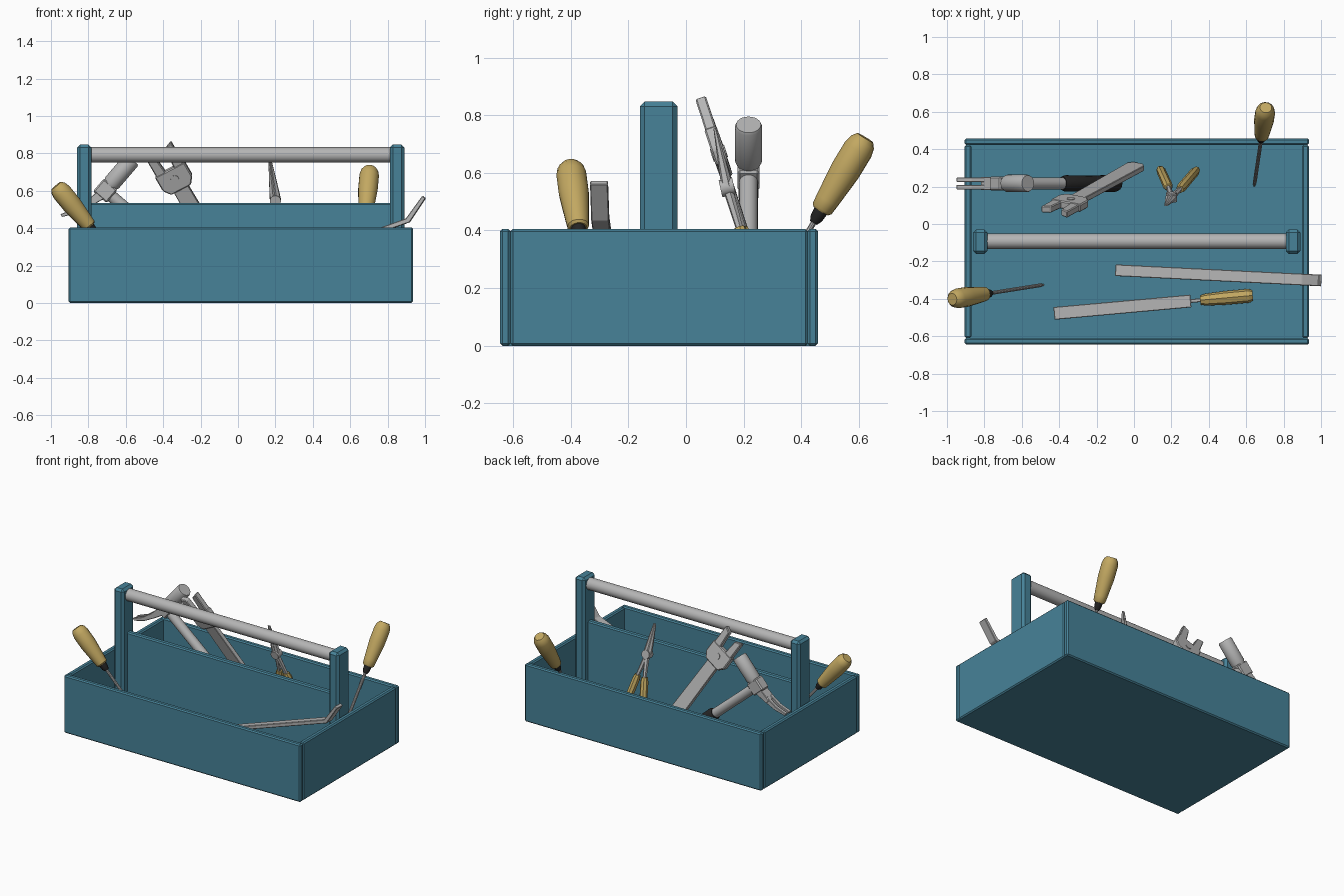
import bpy, bmesh, math
from mathutils import Vector, Matrix

if "Cube" in bpy.data.objects:
    bpy.data.objects.remove(bpy.data.objects["Cube"])


def material(name, rgb):
    m = bpy.data.materials.new(name)
    m.diffuse_color = (*rgb, 1)
    m.use_nodes = True
    m.node_tree.nodes["Principled BSDF"].inputs["Base Color"].default_value = m.diffuse_color
    return m


TEAL = material("teal paint", (0.063, 0.225, 0.315))
STEEL = material("grey steel", (0.46, 0.46, 0.46))
TAN = material("tan handle", (0.54, 0.39, 0.12))
BLACK = material("black rubber", (0.018, 0.018, 0.018))


def finish(name, bm, mat, bevel=0, angle=35):
    bmesh.ops.recalc_face_normals(bm, faces=bm.faces)
    me = bpy.data.meshes.new(name)
    bm.to_mesh(me)
    bm.free()
    me.materials.append(mat)
    ob = bpy.data.objects.new(name, me)
    bpy.context.collection.objects.link(ob)
    if bevel:
        mod = ob.modifiers.new("bevel", 'BEVEL')
        mod.width = bevel
        mod.segments = 1
        mod.limit_method = 'ANGLE'
    else:
        bpy.ops.object.select_all(action='DESELECT')
        ob.select_set(True)
        bpy.context.view_layer.objects.active = ob
        bpy.ops.object.shade_smooth_by_angle(angle=math.radians(angle))
    return ob


def box(name, lo, hi, mat, bevel=0.008):
    """Axis-aligned board between two corners."""
    lo, hi = Vector(lo), Vector(hi)
    bm = bmesh.new()
    bmesh.ops.create_cube(bm, size=1)
    for v in bm.verts:
        v.co = (lo + hi) / 2 + v.co * (hi - lo)
    return finish(name, bm, mat, bevel)


def lathe(name, a, b, profile, mat, sides=20, angle=35):
    """Turned part along a-b; profile holds (fraction along axis, radius)."""
    a, b = Vector(a), Vector(b)
    rot = (b - a).to_track_quat('Z', 'Y')
    bm = bmesh.new()
    rings = []
    for t, r in profile:
        rings.append([bm.verts.new(a + (b - a) * t + rot @ Vector(
            (r * math.cos(2 * math.pi * i / sides), r * math.sin(2 * math.pi * i / sides), 0)))
            for i in range(sides)])
    for p, q in zip(rings, rings[1:]):
        for i in range(sides):
            j = (i + 1) % sides
            bm.faces.new((p[i], p[j], q[j], q[i]))
    bm.faces.new(rings[0])
    bm.faces.new(rings[-1])
    return finish(name, bm, mat, angle=angle)


def prism(name, outline, origin, u, v, depth, mat, bevel=0.003, shift=0):
    """Outline in the u-v plane, extruded evenly to both sides of it."""
    u, v, o = Vector(u).normalized(), Vector(v).normalized(), Vector(origin)
    n = u.cross(v).normalized()
    bm = bmesh.new()
    rings = [[bm.verts.new(o + u * x + v * y + n * (shift + s * depth / 2)) for x, y in outline]
             for s in (-1, 1)]
    bm.faces.new(rings[0])
    bm.faces.new(rings[1])
    k = len(outline)
    for i in range(k):
        j = (i + 1) % k
        bm.faces.new((rings[0][i], rings[0][j], rings[1][j], rings[1][i]))
    return finish(name, bm, mat, bevel)


def rect(x0, x1, y0, y1):
    return [(x0, y0), (x1, y0), (x1, y1), (x0, y1)]


# Tray: floor, long boards and inset end boards
X0, X1, Y0, Y1, H, T = -0.905, 0.935, -0.645, 0.458, 0.405, 0.036
box("tray_floor", (X0 + .01, Y0 + .01, 0), (X1 - .01, Y1 - .01, 0.03), TEAL, 0)
box("front_board", (X0, Y0, 0), (X1, Y0 + T, H), TEAL)
box("back_board", (X0, Y1 - T, 0), (X1, Y1, H), TEAL)
box("left_board", (X0, Y0 + T, 0), (X0 + T, Y1 - T, H), TEAL)
box("right_board", (X1 - T, Y0 + T, 0), (X1, Y1 - T, H), TEAL)

# Posts, divider and carrying rod
for name, x0, x1 in (("left_post", -0.86, -0.783), ("right_post", 0.812, 0.89)):
    box(name, (x0, -0.16, 0.02), (x1, -0.03, 0.847), TEAL, 0.016)
box("divider", (-0.79, -0.112, 0.02), (0.82, -0.072, 0.535), TEAL)
lathe("carrying_rod", (-0.80, -0.092, 0.792), (0.83, -0.092, 0.792), [(0, 0.041), (1, 0.041)], STEEL, 24)

# Screwdrivers: bulbous handle, black collar, thin shaft with flat tip
HANDLE = [(0, 0.032), (0.06, 0.046), (0.16, 0.053), (0.45, 0.053), (0.85, 0.042), (0.97, 0.038), (1, 0.03)]
for side, a, b in (("left", (-0.972, -0.402, 0.628), (-0.485, -0.325, 0.035)),
                   ("right", (0.705, 0.622, 0.722), (0.643, 0.205, 0.035))):
    a, b = Vector(a), Vector(b)
    lathe(side + "_screwdriver_handle", a, a.lerp(b, 0.37), HANDLE, TAN, 14)
    lathe(side + "_screwdriver_collar", a.lerp(b, 0.36), a.lerp(b, 0.43), [(0, 0.026), (0.7, 0.022), (1, 0.014)], BLACK, 14)
    lathe(side + "_screwdriver_shaft", a.lerp(b, 0.42), b, [(0, 0.010), (0.93, 0.010), (1, 0.005)], STEEL, 10)

# Flat file lying on the floor
axis, across, start = (0.74, 0.067, 0), (-0.067, 0.74, 0), (-0.428, -0.478, 0.06)
prism("file_blade", rect(0, 0.735, -0.034, 0.034), start, axis, across, 0.02, STEEL)
prism("file_tang", rect(0.73, 0.80, -0.01, 0.01), start, axis, across, 0.014, STEEL)
d = Vector(axis).normalized()
lathe("file_handle", Vector(start) + d * 0.785, Vector(start) + d * 1.067,
      [(0, 0.024), (0.1, 0.032), (0.5, 0.037), (0.93, 0.037), (1, 0.028)], TAN, 8, 20)

# Pry bar with an upturned end
prism("pry_bar", [(0, 0.07), (1.02, 0.432), (1.105, 0.56), (1.088, 0.573), (1.0, 0.452), (0, 0.095)],
      (-0.1, -0.247, 0), (1.1, -0.055, 0), (0, 0, 1), 0.062, STEEL)

# Hammer: socket block, poll, split claw, shaft and grip
HY = 0.217
head, shaft = Vector((0.65, 0, 0.76)), Vector((0.76, 0, -0.65))
joint = Vector((-0.71, HY, 0.60))
prism("hammer_socket", rect(-0.045, 0.045, -0.048, 0.048), joint, head, shaft, 0.075, STEEL, 0.008)
lathe("hammer_poll", joint + head * 0.03, joint + head * 0.22,
      [(0, 0.036), (0.14, 0.047), (0.95, 0.047), (1, 0.043)], STEEL, 24)
prism("hammer_claw_root", [(-0.70, 0.60), (-0.75, 0.60), (-0.82, 0.535), (-0.80, 0.51), (-0.72, 0.555)],
      (0, HY, 0), (1, 0, 0), (0, 0, 1), 0.07, STEEL)
for i, s in enumerate((-1, 1)):
    prism("hammer_claw_%d" % (i + 1),
          [(-0.80, 0.555), (-0.87, 0.505), (-0.95, 0.475), (-0.94, 0.46), (-0.86, 0.48), (-0.78, 0.52)],
          (0, HY, 0), (1, 0, 0), (0, 0, 1), 0.025, STEEL, shift=s * 0.02)
lathe("hammer_shaft", joint + shaft * 0.03, joint + shaft * 0.46, [(0, 0.032), (1, 0.032)], STEEL, 20)
lathe("hammer_grip", joint + shaft * 0.43, joint + shaft * 0.82,
      [(0, 0.036), (0.06, 0.044), (0.5, 0.041), (0.93, 0.047), (1, 0.038)], BLACK, 20)

# Adjustable wrench leaning on the back side: long handle, head and two jaws
top, axis, across = (-0.42, 0.068, 0.81), (0.45, 0.25, -0.77), (0.86, -0.16, 0.45)
prism("wrench_handle", [(0.2, -0.043), (0.88, -0.052), (0.91, -0.03), (0.91, 0.03), (0.88, 0.052), (0.2, 0.043)],
      top, axis, across, 0.03, STEEL)
prism("wrench_head", [(0.11, -0.09), (0.20, -0.09), (0.24, -0.06), (0.24, 0.06), (0.20, 0.09), (0.11, 0.09)],
      top, axis, across, 0.044, STEEL, 0.006)
prism("wrench_fixed_jaw", [(-0.01, -0.082), (0.12, -0.082), (0.12, -0.025), (0.01, -0.035)],
      top, axis, across, 0.038, STEEL, 0.005)
prism("wrench_sliding_jaw", [(0.0, 0.035), (0.12, 0.025), (0.12, 0.082), (-0.02, 0.082)],
      top, axis, across, 0.038, STEEL, 0.005)
n = Vector(axis).cross(Vector(across)).normalized()
worm = Vector(top) + Vector(axis).normalized() * 0.17
lathe("wrench_worm", worm - n * 0.026, worm + n * 0.026, [(0, 0.022), (1, 0.022)], STEEL, 12)

# Long-nose pliers: tapered nose halves, pivot, crossing arms, tan grips
pivot, nose = Vector((0.2, 0.143, 0.55)), Vector((0.172, 0.1, 0.755))
for i, (s, grip, end) in enumerate(((-1, (0.185, 0.195, 0.41), (0.14, 0.295, 0.06)),
                                    (1, (0.245, 0.185, 0.41), (0.335, 0.29, 0.06)))):
    off = Vector((s * 0.012, 0, 0))
    lathe("pliers_nose_%d" % (i + 1), pivot + off, nose + off * 0.4, [(0, 0.02), (0.3, 0.016), (1, 0.005)], STEEL, 6, 20)
    lathe("pliers_arm_%d" % (i + 1), pivot, grip, [(0, 0.018), (1, 0.013)], STEEL, 6, 20)
    lathe("pliers_grip_%d" % (i + 1), grip, end, [(0, 0.02), (0.08, 0.026), (0.9, 0.025), (1, 0.018)], TAN, 8, 20)
lean = Vector((0, 0.97, 0.22)) * 0.024
lathe("pliers_pivot", pivot - lean, pivot + lean, [(0, 0.03), (1, 0.03)], STEEL, 12)
